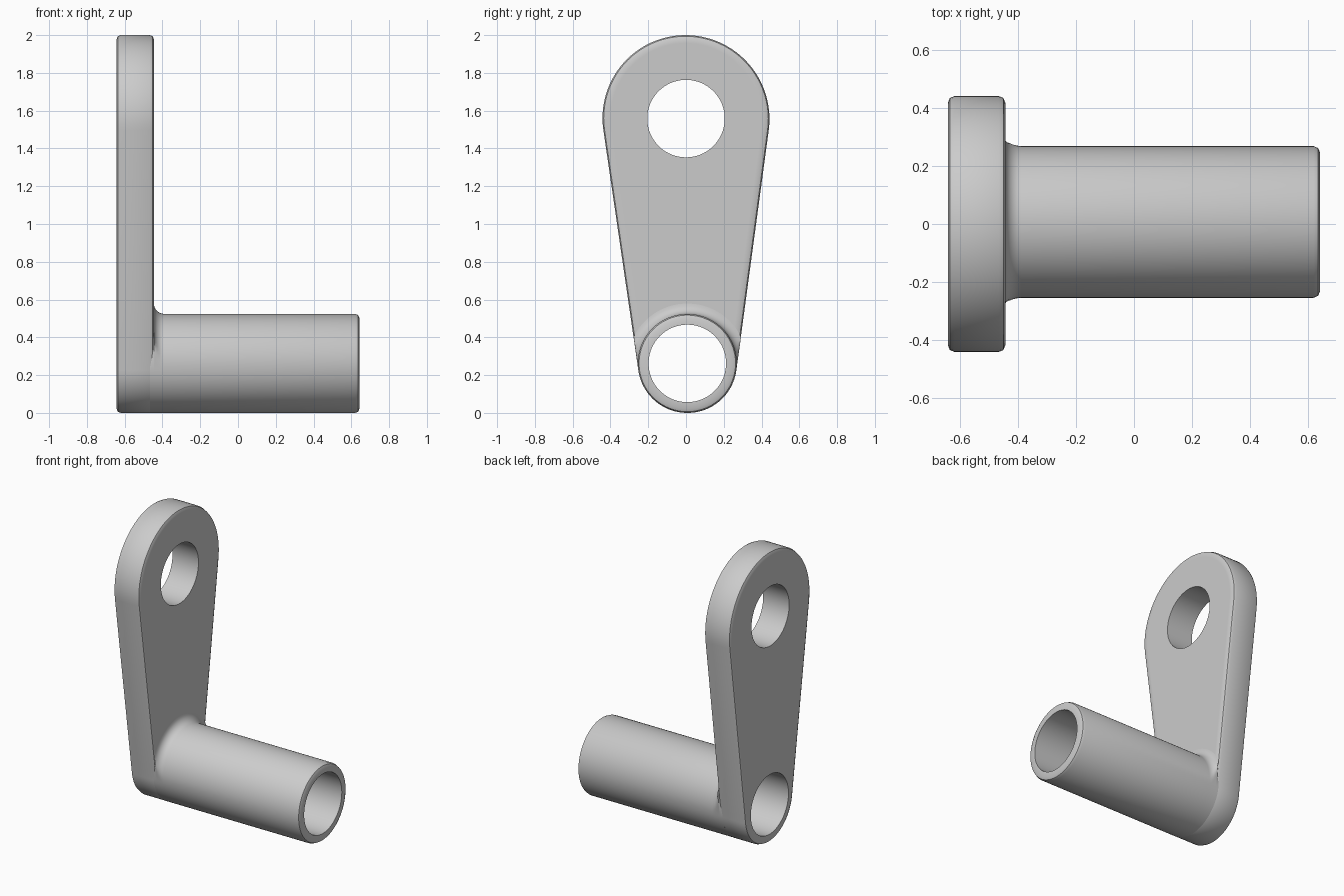
import bpy, bmesh
from math import sin, cos, pi, asin, radians

if "Cube" in bpy.data.objects:
    bpy.data.objects.remove(bpy.data.objects["Cube"])

X0, X1, XE = -0.643, -0.445, 0.643      # plate back, plate front, tube end
RB, RT, BORE = 0.262, 0.442, 0.205      # lower radius, upper radius, hole radius
ZB, ZT = RB, 2 - RT
CY = 0.007                              # slight sideways offset of the tube
A = asin((RT - RB) / (ZT - ZB))         # taper angle of the plate sides
BEV, FIL, N = 0.022, 0.055, 96


def outline(inset):
    """Teardrop outline: two arcs joined by tangent sides."""
    pts = []
    for z, r, a0, a1 in ((ZT, RT, -A, pi + A), (ZB, RB, pi + A, 2 * pi - A)):
        for i in range(49):
            t = a0 + (a1 - a0) * i / 48
            y, zz = (r - inset) * cos(t), z + (r - inset) * sin(t)
            pts.append((y + CY * (ZT - zz) / (ZT - ZB), zz))
    return pts


def loft(name, rings, closed):
    """Skin a list of vertex rings, capped or joined end to end."""
    bm = bmesh.new()
    rows = [[bm.verts.new(p) for p in ring] for ring in rings]
    pairs = list(zip(rows, rows[1:])) + ([(rows[-1], rows[0])] if closed else [])
    for a, b in pairs:
        for i in range(len(a)):
            j = (i + 1) % len(a)
            bm.faces.new((a[i], a[j], b[j], b[i]))
    if not closed:
        bm.faces.new(rows[0])
        bm.faces.new(rows[-1])
    bmesh.ops.recalc_face_normals(bm, faces=bm.faces)
    me = bpy.data.meshes.new(name)
    bm.to_mesh(me)
    bm.free()
    ob = bpy.data.objects.new(name, me)
    bpy.context.collection.objects.link(ob)
    return ob


def activate(ob):
    bpy.ops.object.select_all(action='DESELECT')
    ob.select_set(True)
    bpy.context.view_layer.objects.active = ob


def smooth(ob):
    activate(ob)
    bpy.ops.object.shade_smooth_by_angle(angle=radians(35))


# Arm plate with rounded rims
edge = [(BEV * (1 - sin(t)), BEV * (1 - cos(t))) for t in (0, pi / 4, pi / 2)]
half = [(BEV + 0.02, 0)] + edge         # (inset, depth from the face)
section = [(X0 + d, i) for i, d in half] + [(X1 - d, i) for i, d in reversed(half)]
plate = loft("arm_plate", [[(x, y, z) for y, z in outline(i)] for x, i in section], False)

# Through holes in the plate
for y, z in ((0, ZT), (CY, ZB)):
    bpy.ops.mesh.primitive_cylinder_add(vertices=N, radius=BORE, depth=0.6,
                                        location=((X0 + X1) / 2, y, z),
                                        rotation=(0, pi / 2, 0))
    cutter = bpy.context.object
    cutter.name = "hole_cutter"
    cutter.hide_render = True
    mod = plate.modifiers.new("hole", 'BOOLEAN')
    mod.object, mod.operation, mod.solver = cutter, 'DIFFERENCE', 'EXACT'
    activate(plate)
    bpy.ops.object.modifier_apply(modifier=mod.name)
    bpy.data.objects.remove(cutter)
smooth(plate)


# Tube with a fillet that stays inside the plate outline
def limit(t):
    d = abs(cos(t)) * cos(A) - sin(t) * sin(A)
    return RB if sin(t) < -sin(A) else RB / max(d, 0.1)


prof = [(X1, BORE), (XE, BORE), (XE, RB - BEV), (XE - BEV * 0.3, RB - BEV * 0.3),
        (XE - BEV, RB)]
prof += [(X1 + FIL * (1 - sin(t)), RB + FIL * (1 - cos(t)))
         for t in (k * pi / 12 for k in range(7))]
prof.append((X1 - 0.02, RB))
rings = []
for x, r in prof:
    ring = []
    for i in range(N):
        t = 2 * pi * i / N
        q = min(r, limit(t))
        ring.append((x, CY + q * cos(t), ZB + q * sin(t)))
    rings.append(ring)
smooth(loft("tube", rings, True))
